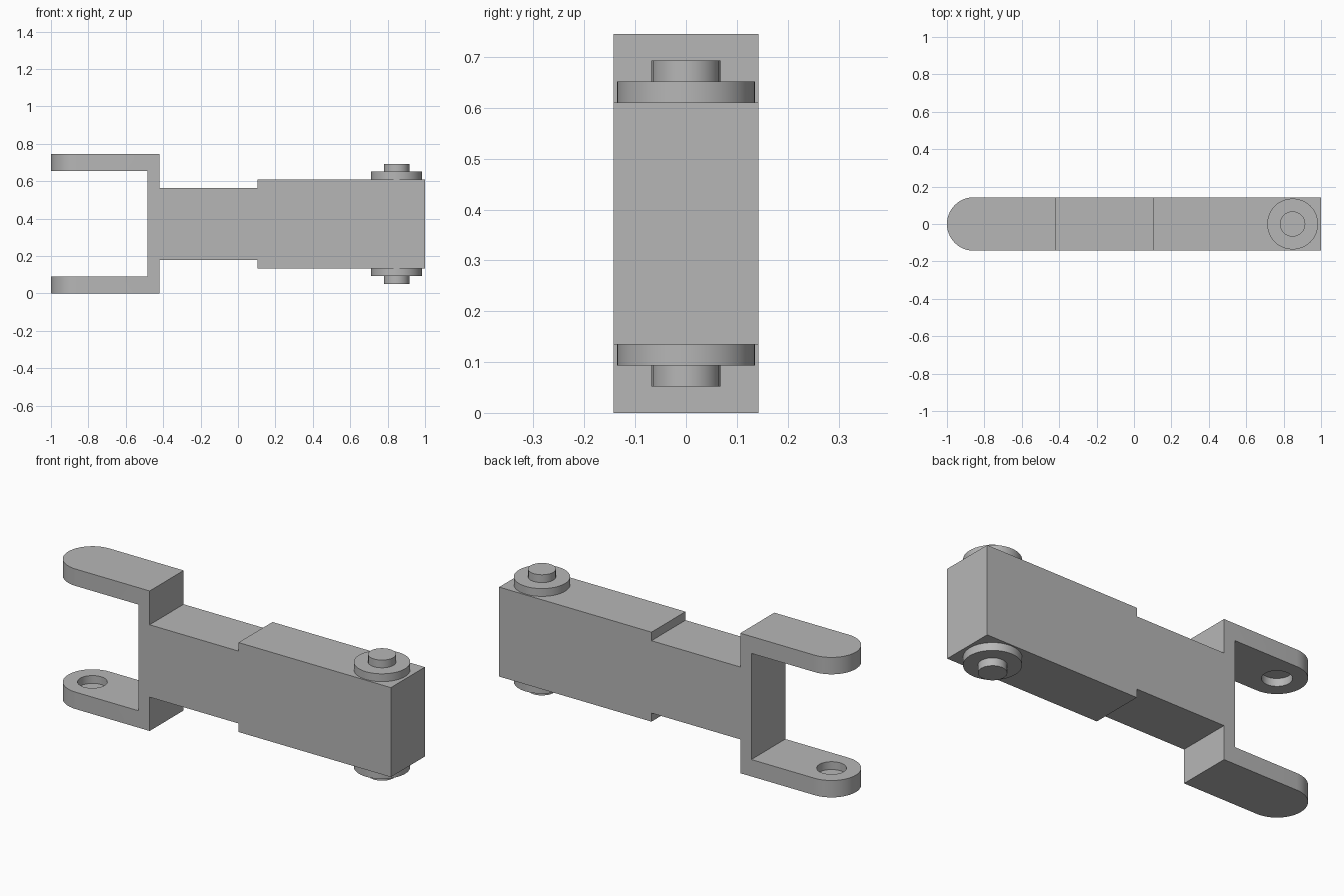
import bpy
import bmesh
from math import sin, cos, pi, radians
from mathutils import Matrix, Vector

if "Cube" in bpy.data.objects:
    bpy.data.objects.remove(bpy.data.objects["Cube"], do_unlink=True)

MID_Z = 0.3725      # mirror height of the link
HALF_W = 0.143      # half width, also the radius of the fork ends
HOLE_X, PIN_X = -0.857, 0.848
PIN_R, STEP = 0.068, 0.0415

grey = bpy.data.materials.new("plain grey")
grey.use_nodes = True
colour = (0.47, 0.47, 0.47, 1)
grey.diffuse_color = colour
grey.node_tree.nodes["Principled BSDF"].inputs["Base Color"].default_value = colour


def add_object(name, bm):
    bmesh.ops.recalc_face_normals(bm, faces=bm.faces)
    mesh = bpy.data.meshes.new(name)
    bm.to_mesh(mesh)
    bm.free()
    mesh.materials.append(grey)
    obj = bpy.data.objects.new(name, mesh)
    bpy.context.collection.objects.link(obj)
    return obj


def prism(name, points, sweep):
    """Extrude a closed outline of 3D points along a vector."""
    bm = bmesh.new()
    face = bm.faces.new([bm.verts.new(p) for p in points])
    new = bmesh.ops.extrude_face_region(bm, geom=[face], use_keep_orig=True)["geom"]
    verts = [g for g in new if isinstance(g, bmesh.types.BMVert)]
    bmesh.ops.translate(bm, verts=verts, vec=Vector(sweep))
    return add_object(name, bm)


def cylinder(name, x, z0, z1, radius, sides):
    bm = bmesh.new()
    bmesh.ops.create_cone(bm, cap_ends=True, segments=sides, radius1=radius,
                          radius2=radius, depth=abs(z1 - z0),
                          matrix=Matrix.Translation((x, 0, (z0 + z1) / 2)))
    return add_object(name, bm)


def select_only(obj):
    bpy.ops.object.select_all(action='DESELECT')
    obj.select_set(True)
    bpy.context.view_layer.objects.active = obj


def smooth(obj):
    select_only(obj)
    bpy.ops.object.shade_smooth_by_angle(angle=radians(32))


def cut(obj, cutter, operation):
    mod = obj.modifiers.new(operation.lower(), 'BOOLEAN')
    mod.operation, mod.object, mod.solver = operation, cutter, 'EXACT'
    select_only(obj)
    bpy.ops.object.modifier_apply(modifier=mod.name)
    bpy.data.objects.remove(cutter, do_unlink=True)


# Side outline, upper half as (x, height above the middle), then mirrored
half = [(-0.485, 0.2825), (-1.1, 0.2825), (-1.1, MID_Z), (-0.42, MID_Z),
        (-0.42, 0.1925), (0.103, 0.1925), (0.103, 0.238), (1, 0.238)]
outline = ([(x, -0.2, MID_Z + h) for x, h in half]
           + [(x, -0.2, MID_Z - h) for x, h in reversed(half)])
link = prism("link_body", outline, (0, 0.4, 0))

# Plan outline trims the sides and rounds the fork ends
arc = [pi / 2 + pi * i / 24 for i in range(25)]
plan = [(HOLE_X + HALF_W * cos(a), HALF_W * sin(a), -0.1) for a in arc]
plan += [(1.1, -HALF_W, -0.1), (1.1, HALF_W, -0.1)]
cut(link, prism("plan_trim", plan, (0, 0, 1)), 'INTERSECT')

# Blind pin sockets on the inner faces of the fork
reach = 0.2825 + STEP
cut(link, cylinder("socket_cutter", HOLE_X, MID_Z - reach, MID_Z + reach, PIN_R + 0.004, 24),
    'DIFFERENCE')
smooth(link)

# Washer and pin on both sides of the block
for side, sign in (("upper", 1), ("lower", -1)):
    base = MID_Z + sign * 0.238
    shoulder = base + sign * STEP
    smooth(cylinder(side + "_washer", PIN_X, base, shoulder, 0.136, 48))
    smooth(cylinder(side + "_pin", PIN_X, shoulder, shoulder + sign * STEP, PIN_R, 20))
